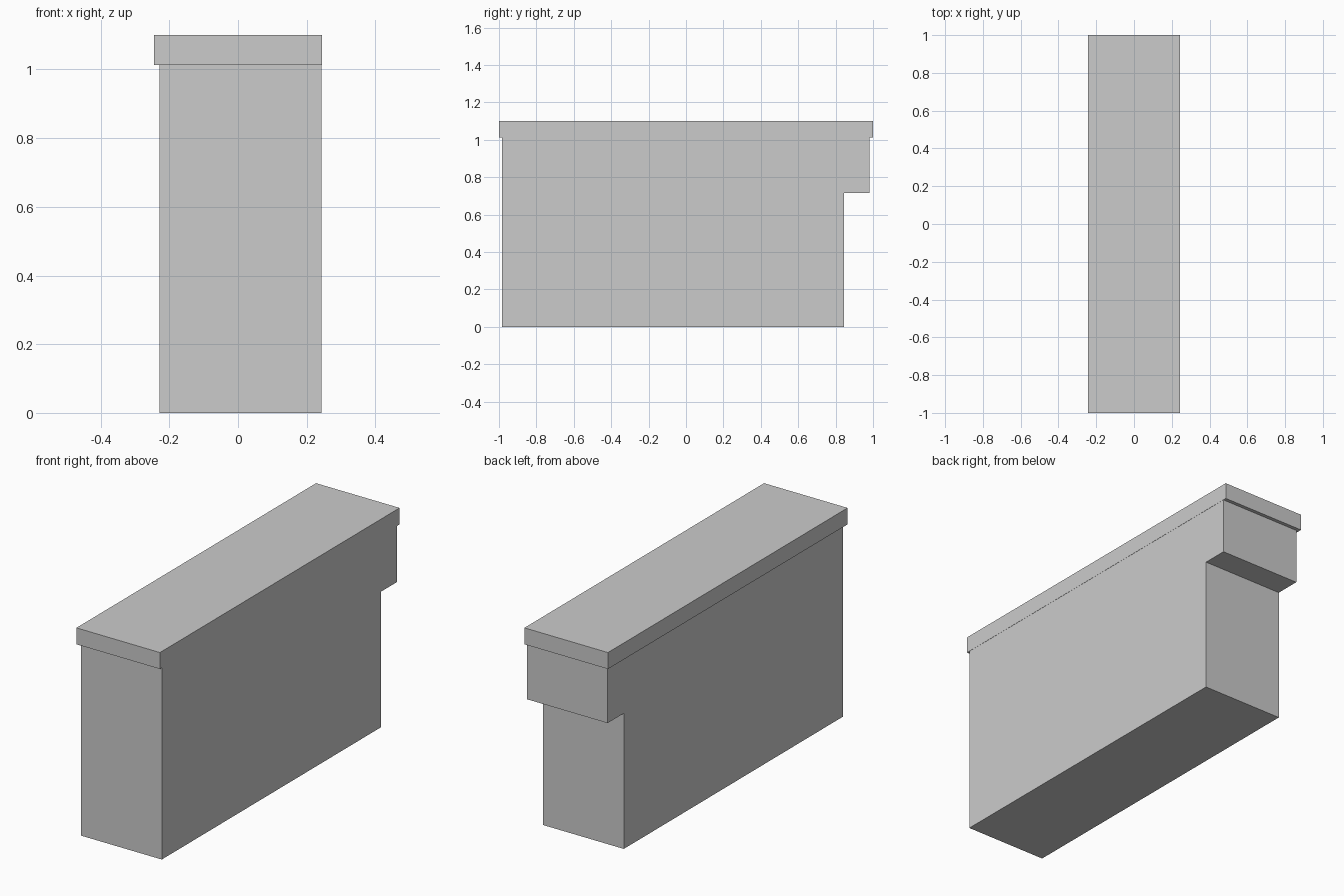
import bpy
import bmesh

if "Cube" in bpy.data.objects:
    bpy.data.objects.remove(bpy.data.objects["Cube"])


def extrude_profile(name, profile, x0, x1):
    """Closed prism: a (y, z) outline swept from x0 to x1."""
    bm = bmesh.new()
    face = bm.faces.new([bm.verts.new((x0, y, z)) for y, z in profile])
    swept = bmesh.ops.extrude_face_region(bm, geom=[face], use_keep_orig=True)
    moved = [v for v in swept["geom"] if isinstance(v, bmesh.types.BMVert)]
    bmesh.ops.translate(bm, verts=moved, vec=(x1 - x0, 0, 0))
    bmesh.ops.recalc_face_normals(bm, faces=bm.faces)
    mesh = bpy.data.meshes.new(name)
    bm.to_mesh(mesh)
    bm.free()
    obj = bpy.data.objects.new(name, mesh)
    bpy.context.collection.objects.link(obj)
    return obj


SLAB_BOTTOM, TOP = 1.013, 1.10

# Counter body, stepped out under the top at the back end
extrude_profile("counter_body", [
    (-0.983, 0), (0.846, 0), (0.846, 0.716),
    (0.981, 0.716), (0.981, SLAB_BOTTOM), (-0.983, SLAB_BOTTOM),
], -0.229, 0.243)

# Counter top slab, flush with the body on the right side
extrude_profile("counter_top", [
    (-1, SLAB_BOTTOM), (1, SLAB_BOTTOM), (1, TOP), (-1, TOP),
], -0.244, 0.244)
